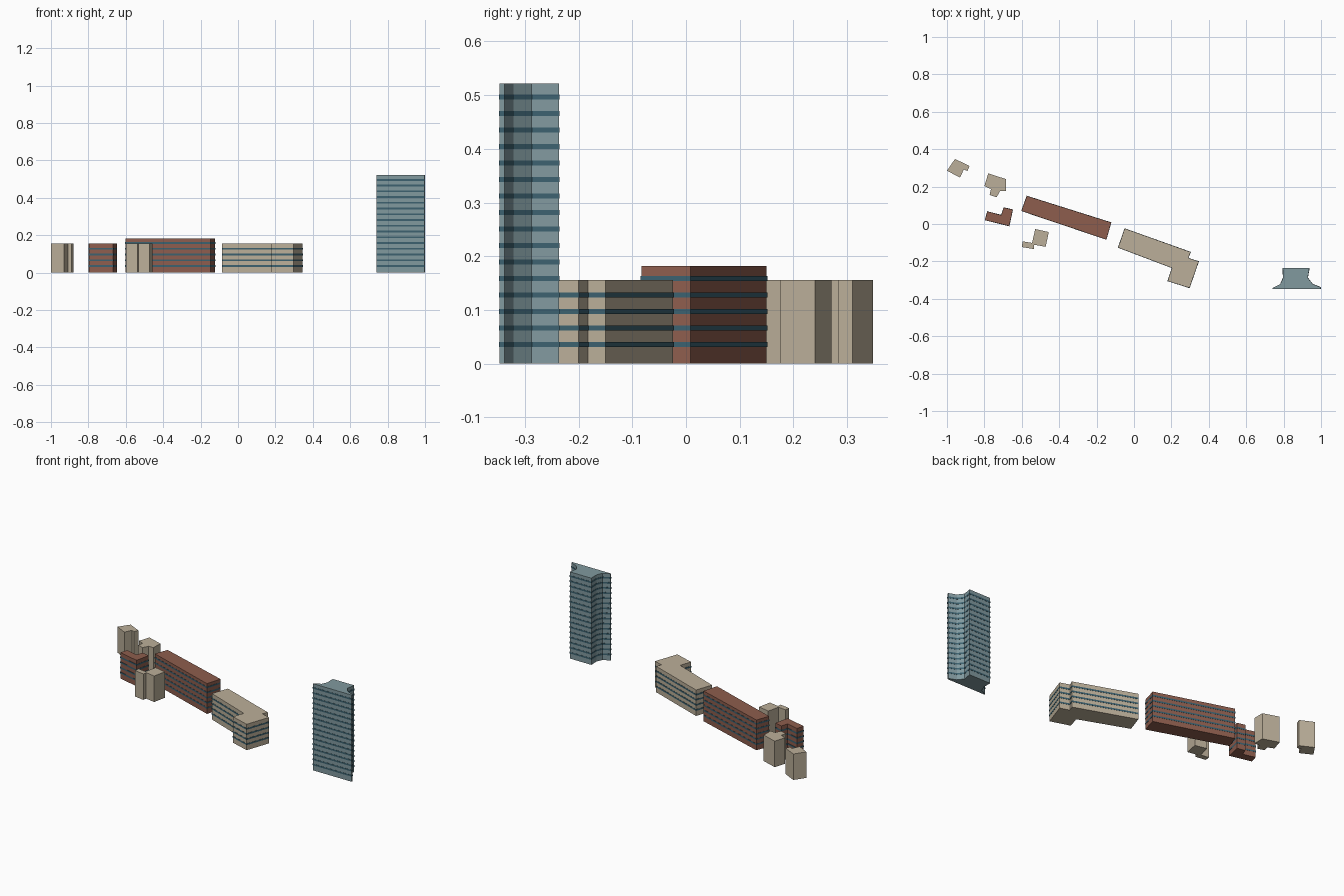
import bpy
import bmesh
from mathutils import Vector

if "Cube" in bpy.data.objects:
    bpy.data.objects.remove(bpy.data.objects["Cube"])

FLOOR = 0.0307   # storey height
BAND = 0.0095    # window strip height


def material(name, color):
    m = bpy.data.materials.new(name)
    m.diffuse_color = (*color, 1)
    m.use_nodes = True
    m.node_tree.nodes["Principled BSDF"].inputs["Base Color"].default_value = m.diffuse_color
    return m


beige = material("beige_stone", (0.50, 0.43, 0.32))
brick = material("red_brick", (0.27, 0.11, 0.075))
slate = material("blue_cladding", (0.22, 0.32, 0.345))
glass = material("dark_glass", (0.045, 0.12, 0.16))


def outset(pts, d):
    """Mitred outward offset of a footprint."""
    p = [Vector(q) for q in pts]
    area = sum(a.x * b.y - b.x * a.y for a, b in zip(p, p[1:] + p[:1]))
    if area < 0:
        p.reverse()
    out = []
    for i, q in enumerate(p):
        e1 = (q - p[i - 1]).normalized()
        e2 = (p[(i + 1) % len(p)] - q).normalized()
        n1, n2 = Vector((e1.y, -e1.x)), Vector((e2.y, -e2.x))
        out.append(q + (n1 + n2) * d / max(0.4, 1 + n1.dot(n2)))
    return out


def add_prism(bm, pts, z0, z1):
    f = bm.faces.new([bm.verts.new((x, y, z0)) for x, y in pts])
    top = bmesh.ops.extrude_face_region(bm, geom=[f])["geom"]
    verts = [g for g in top if isinstance(g, bmesh.types.BMVert)]
    bmesh.ops.translate(bm, verts=verts, vec=(0, 0, z1 - z0))


def finish(bm, name, mat):
    bmesh.ops.recalc_face_normals(bm, faces=bm.faces)
    me = bpy.data.meshes.new(name)
    bm.to_mesh(me)
    bm.free()
    me.materials.append(mat)
    bpy.context.collection.objects.link(bpy.data.objects.new(name, me))


def building(name, pts, height, mat, bands=0):
    bm = bmesh.new()
    add_prism(bm, outset(pts, 0), 0, height)
    finish(bm, name, mat)
    # window strips wrapping every side, just proud of the wall
    if bands:
        bm = bmesh.new()
        ring = outset(pts, 0.001)
        for i in range(1, bands + 1):
            add_prism(bm, ring, i * FLOOR, i * FLOOR + BAND)
        finish(bm, name + "_window_strips", glass)


# small plain houses
building("west_house", [(-.957, .348), (-.88, .31), (-.89, .283), (-.91, .292),
                        (-.93, .248), (-1, .285)], 0.156, beige)
building("north_house", [(-.779, .271), (-.685, .24), (-.685, .176), (-.717, .176),
                         (-.734, .143), (-.772, .155), (-.765, .187), (-.80, .203)], 0.156, beige)
building("south_house", [(-.528, -.027), (-.456, -.043), (-.472, -.122), (-.533, -.111),
                         (-.536, -.134), (-.6, -.123), (-.595, -.093), (-.545, -.101)], 0.156, beige)

# brick blocks
building("small_brick_block", [(-.784, .067), (-.71, .048), (-.696, .088), (-.648, .077),
                               (-.667, -.011), (-.797, .021)], 0.156, brick, 4)
building("long_brick_block", [(-.573, .15), (-.122, .008), (-.148, -.083), (-.602, .07)],
         0.182, brick, 5)

# stone block with a wing
building("stone_block", [(-.05, -.024), (.303, -.15), (.29, -.182), (.346, -.2),
                         (.297, -.342), (.18, -.305), (.203, -.235), (-.085, -.126)],
         0.156, beige, 4)

# tower with flared, faceted flanks
building("tower", [(.795, -.236), (.938, -.236), (.929, -.287), (.955, -.321), (.999, -.338),
                   (.998, -.347), (.741, -.347), (.742, -.342), (.782, -.322), (.797, -.287)],
         0.521, slate, 16)
